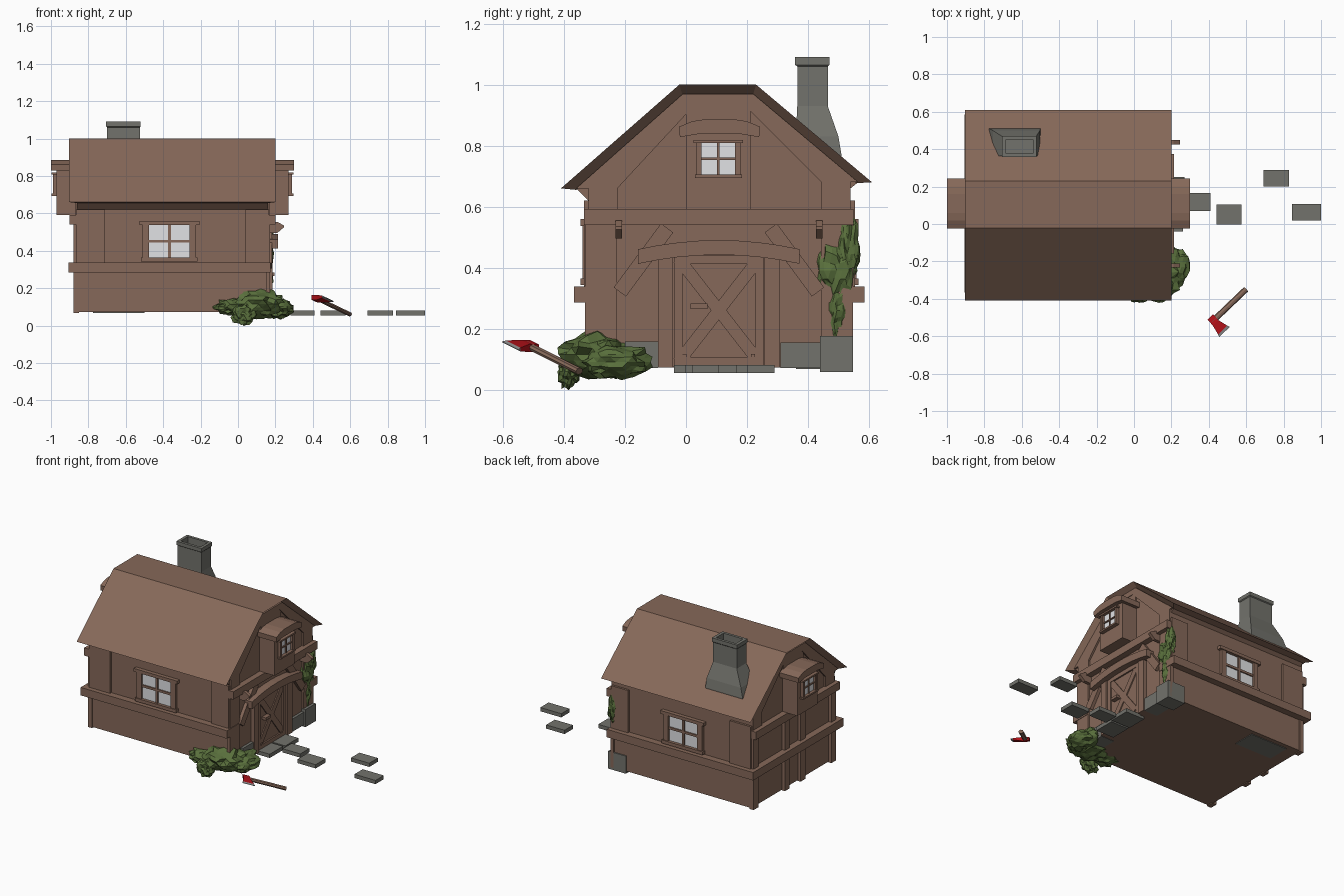
import bpy, bmesh, math
from mathutils import Vector, noise

if "Cube" in bpy.data.objects:
    bpy.data.objects.remove(bpy.data.objects["Cube"], do_unlink=True)


def material(name, r, g, b):
    m = bpy.data.materials.new(name)
    m.use_nodes = True
    m.diffuse_color = (r, g, b, 1)
    m.node_tree.nodes["Principled BSDF"].inputs["Base Color"].default_value = (r, g, b, 1)
    return m


WOOD = material("brown wood", .24, .14, .1)
STONE = material("grey stone", .17, .17, .15)
LEAF = material("green leaves", .1, .16, .045)
RED = material("red paint", .48, .006, .01)
GLASS = material("pale glass", .75, .76, .78)
STEEL = material("blade steel", .3, .3, .3)
MID = -.35          # middle of the house along x
WALL = .51          # half length of the house
FRONT, BACK = -.32, .54


def finish(name, bm, mat):
    bmesh.ops.recalc_face_normals(bm, faces=bm.faces)
    mesh = bpy.data.meshes.new(name)
    bm.to_mesh(mesh)
    bm.free()
    mesh.materials.append(mat)
    ob = bpy.data.objects.new(name, mesh)
    bpy.context.collection.objects.link(ob)
    return ob


def loft(name, rings, mat):
    """Skin a row of closed rings and cap both ends."""
    bm = bmesh.new()
    rows = [[bm.verts.new(p) for p in ring] for ring in rings]
    n = len(rows[0])
    for a, b in zip(rows, rows[1:]):
        for i in range(n):
            j = (i + 1) % n
            bm.faces.new((a[i], a[j], b[j], b[i]))
    bm.faces.new(rows[0])
    bm.faces.new(rows[-1])
    return finish(name, bm, mat)


def rect(x0, x1, y0, y1, z):
    return [(x0, y0, z), (x1, y0, z), (x1, y1, z), (x0, y1, z)]


def box(name, x0, x1, y0, y1, z0, z1, mat=WOOD):
    return loft(name, [rect(x0, x1, y0, y1, z0), rect(x0, x1, y0, y1, z1)], mat)


def slab(name, outline, x0, x1, mat=WOOD):
    """Extrude a (y, z) outline along x."""
    return loft(name, [[(x, y, z) for y, z in outline] for x in (x0, x1)], mat)


def plank(name, a, b, width, x0, x1):
    """Straight board between two (y, z) points."""
    a, b = Vector(a), Vector(b)
    d = (b - a).normalized() * width / 2
    s = Vector((-d.y, d.x))
    return slab(name, [a + s, b + s, b - s, a - s], x0, x1)


def end(s, depth):
    return MID + s * depth


def window(name, axis, side, plane, mid, half, z0, z1):
    """Casing, head, sill, glass and crossbars on a wall facing +-axis."""
    def part(label, u0, u1, a, b, d0, d1, mat=WOOD):
        d = sorted((plane + side * d0, plane + side * d1))
        if axis == "x":
            box(name + label, *d, u0, u1, a, b, mat)
        else:
            box(name + label, u0, u1, *d, a, b, mat)
    e, t = half * .2, half * .07
    l, r, zc = mid - half, mid + half, (z0 + z1) / 2
    part("_glass", l, r, z0, z1, -.005, .006, GLASS)
    part("_casing_left", l - e * 1.6, l, z0, z1, 0, .02)
    part("_casing_right", r, r + e * 1.6, z0, z1, 0, .02)
    part("_head", l - e * 2.4, r + e * 2.4, z1, z1 + e, 0, .026)
    part("_sill", l - e * 2, r + e * 2, z0 - e, z0, 0, .026)
    part("_bar_upright", mid - t, mid + t, z0, z1, 0, .014)
    part("_bar_cross", l, r, zc - t, zc + t, 0, .014)


# House body with flared eaves
under = [(-.36, .66), (-.01, .97), (.22, .97), (.565, .68)]
slab("house_body", [(FRONT, .072), (FRONT, .62)] + under + [(BACK, .66), (BACK, .072)],
     end(-1, WALL), end(1, WALL))

# Gambrel roof, its edges chamfered inwards
top = [(-.41, .66), (-.022, 1), (.23, 1), (.61, .68)]
low = [(-.36, .655), (-.012, .968), (.22, .968), (.56, .677)]
loft("roof", [[(end(-1, .553), ty, tz), (end(1, .55), ty, tz),
               (end(1, .51), ly, lz), (end(-1, .51), ly, lz)]
              for (ty, tz), (ly, lz) in zip(top, low)], WOOD)

# Chimney, flared at the roof and hollow at the top
loft("chimney", [rect(-.775, -.5, .36, .51, z) for z in (.068, .77)] + [
    rect(-.755, -.503, .36, .5, .83), rect(-.7, -.525, .365, .465, .93),
    rect(-.7, -.525, .365, .465, 1.06), rect(-.705, -.52, .358, .47, 1.065),
    rect(-.705, -.52, .358, .47, 1.09), rect(-.685, -.54, .376, .452, 1.09),
    rect(-.685, -.54, .376, .452, 1.02)], STONE)

# Long walls: belt, corner posts and windows
for label, side, y in (("front", -1, FRONT), ("back", 1, BACK)):
    def strip(name, x0, x1, z0, z1, depth):
        box(label + name, x0, x1, *sorted((y, y + side * depth)), z0, z1)
    strip("_belt", end(-1, .553), end(1, .525), .285, .338, .045)
    strip("_post_left", end(-1, .515), -.71, .338, .62, .014)
    strip("_post_right", .04, end(1, .515), .338, .62, .014)
    window(label + "_window", "y", side, y, -.367, .108, .365, .537)

# Gable ends: beam, barge boards, bay with hood and window
for label, s in (("door_end", 1), ("far_end", -1)):
    def face(name, y0, y1, z0, z1, depth):
        box(label + name, *sorted((end(s, WALL - .01), end(s, WALL + depth))), y0, y1, z0, z1)
    face("_beam", -.335, .55, .54, .592, .04)
    face("_upper_post_front", -.32, -.225, .592, .68, .012)
    face("_upper_post_back", .445, .54, .592, .7, .012)
    inner = [(-.225, .66), (.03, .935), (.19, .935), (.445, .68)]
    for i in range(3):
        slab(label + "_barge_board", [under[i], under[i + 1], inner[i + 1], inner[i]],
             end(s, WALL - .01), end(s, WALL + .012))
    face("_bay", 0, .212, .59, .84, .11)
    face("_bay_backing", 0, .212, .84, .94, .008)
    slab(label + "_bay_hood",
         [(-.02, .828), (.04, .838), (.18, .838), (.24, .828),
          (.243, .862), (.2, .88), (.16, .886), (.06, .886), (.02, .88), (-.023, .862)],
         end(s, WALL - .01), end(s, .65))
    window(label + "_window", "x", s, end(s, .62), .106, .055, .705, .808)

# Far end: belt and posts
box("far_belt", end(-1, .555), end(-1, WALL - .01), -.365, .585, .285, .338)
for y in (-.325, .0, .165, .495):
    box("far_post", end(-1, WALL + .02), end(-1, WALL - .01), y, y + .05, .066, .54)

# Door end: belts, posts, braces and pegs mirrored about the door
X = end(1, WALL)
DOOR = .108
for s in (-1, 1):
    def pair(a, b):
        return sorted((DOOR + s * a, DOOR + s * b))
    box("belt_return", X - .01, X + .015, *pair(.335, .475), .285, .338)
    box("corner_post", X - .01, X + .012, *pair(.335, .44), .072, .54)
    box("door_post", X - .01, X + .025, *pair(.15, .2), .072, .44)
    plank("brace", (DOOR + s * .325, .32), (DOOR + s * .17, .53), .05, X - .01, X + .022)
    y0, y1 = pair(.318, .34)
    loft("peg", [[(X, y0, .495), (X, y1, .495), (X, y1, .555), (X, y0, .555)],
                 [(X + .05, y0, .495), (X + .05, y1, .495), (X + .05, y1, .555), (X + .05, y0, .555)],
                 [(X + .085, y0, .525), (X + .085, y1, .525), (X + .085, y1, .535), (X + .085, y0, .535)]], WOOD)

# Bowed lintel over the door
ys = [DOOR + .265 * k / 4 for k in range(-4, 5)]
bow = [(y, .46 * 1.065 - .42 * (y - DOOR) ** 2) for y in ys]
slab("door_lintel", bow + [(y, z - .048) for y, z in reversed(bow)], X - .01, X + .055)

# Door with frame, crossed boards, handle and studs
box("door", X - .01, X + .006, -.042, .258, .075, .44)
for y in (-.04, .228):
    box("door_stile", X, X + .016, y, y + .028, .078, .44)
for z in (.078, .412):
    box("door_rail", X, X + .016, -.04, .256, z, z + .028)
for a, b in ((.09, .43), (.43, .09)):
    plank("door_cross", (-.025, a), (.24, b), .04, X, X + .013)
box("door_handle", X, X + .035, .015, .07, .265, .283)
for y in (-.005, .22):
    box("door_stud", X, X + .02, y - .006, y + .006, .104, .116)

# Stone footings
box("footing_front", X - .08, X + .018, -.2, -.092, .07, .158, STONE)
box("footing_back", X - .08, X + .018, .31, .45, .07, .155, STONE)
box("footing_corner", X - .1, X + .03, .44, .548, .058, .175, STONE)

# Path stones
for x0, x1, y0, y1 in ((.13, .262, -.04, .1), (.13, .27, .112, .25), (.28, .41, .07, .165),
                       (.44, .575, -.003, .103), (.693, .828, .2, .29), (.845, 1, .02, .107)):
    box("path_stone", x0, x1, y0, y1, .055, .08, STONE)


# Foliage made of rough overlapping lumps
def foliage(name, lumps, rough):
    bm = bmesh.new()
    for centre, size in lumps:
        new = bmesh.ops.create_icosphere(bm, subdivisions=3, radius=1)["verts"]
        for v in new:
            k = 1 + rough * noise.noise(v.co * 2.6 + Vector(centre) * 30)
            v.co = Vector(centre) + Vector(c * r * k for c, r in zip(v.co, size))
    finish(name, bm, LEAF)


foliage("bush", [((.11, -.29, .115), (.13, .12, .078)), ((-.03, -.31, .1), (.09, .08, .045)),
                 ((.03, -.385, .06), (.06, .035, .052)), ((.21, -.23, .09), (.08, .11, .055))], .4)
foliage("climbing_ivy", [((.16, .535, .47), (.03, .035, .09)), ((.155, .495, .39), (.035, .06, .1)),
                         ((.155, .495, .26), (.03, .033, .085))], .4)

# Axe leaning on the ground
grip, butt = Vector((.415, -.525, .148)), Vector((.598, -.35, .06))
along = (butt - grip).normalized()
side = along.cross(Vector((0, 0, 1))).normalized()
up = side.cross(along)
ring = [side * math.cos(t) * .016 + up * math.sin(t) * .012
        for t in (k * math.tau / 8 for k in range(8))]
loft("axe_handle", [[p + r for r in ring] for p in (grip, butt)], WOOD)


def blade(name, stations, mat):
    rings = []
    for x, y, half, thick in stations:
        c = Vector((x, y, .143))
        rings.append([c + along * half * a + Vector((0, 0, thick * b))
                      for a, b in ((-1, -1), (1, -1), (1, 1), (-1, 1))])
    loft(name, rings, mat)


blade("axe_head", [(.408, -.497, .022, .012), (.436, -.528, .022, .013), (.474, -.567, .036, .006)], RED)
blade("axe_edge", [(.474, -.567, .036, .006), (.484, -.577, .041, .001)], STEEL)
